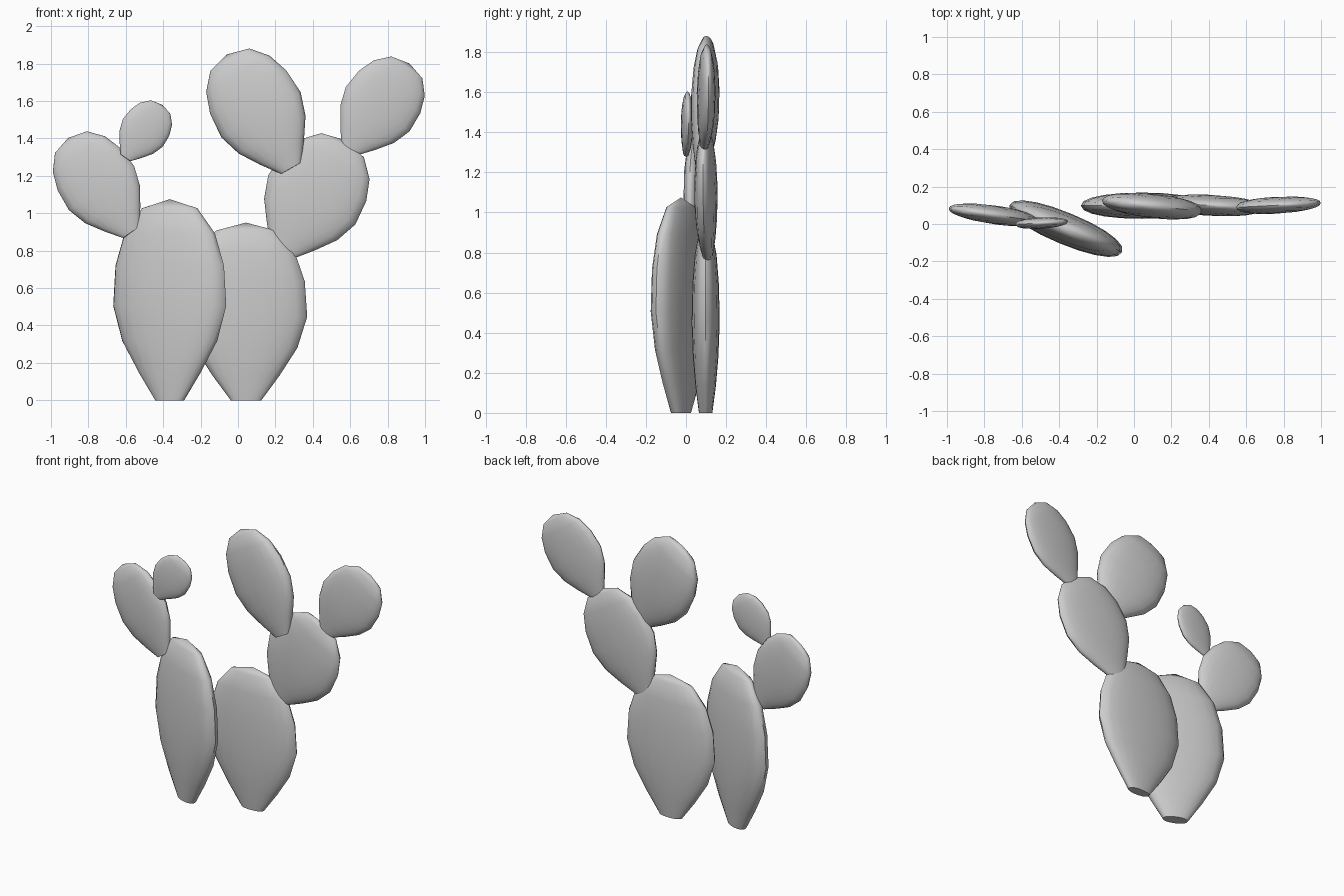
import bpy, bmesh, math
from mathutils import Matrix, Vector

if "Cube" in bpy.data.objects:
    bpy.data.objects.remove(bpy.data.objects["Cube"])

# Pad profile: (fraction of length, relative width, relative thickness)
PROFILE = [(0.0, 0.25, 0.48), (0.14, 0.55, 0.73), (0.295, 0.84, 0.91), (0.47, 1.0, 1.0),
           (0.67, 0.96, 0.95), (0.83, 0.80, 0.78), (0.955, 0.49, 0.46)]
SIDES = 20


def power(v, e):
    return math.copysign(abs(v) ** e, v)


def pad(name, base, y, length, half_w, half_t, tilt=0, yaw=0):
    """Flattened paddle growing from base (x, z), leaning by tilt, turned by yaw."""
    bm = bmesh.new()
    rings = []
    for f, w, t in PROFILE:
        ring = []
        for i in range(SIDES):
            a = 2 * math.pi * i / SIDES
            ring.append(bm.verts.new((half_w * w * power(math.cos(a), 0.92),
                                      half_t * t * power(math.sin(a), 0.92),
                                      f * length)))
        rings.append(ring)
    tip = bm.verts.new((0, 0, length))
    bm.faces.new(rings[0][::-1])
    for lo, hi in zip(rings, rings[1:]):
        for i in range(SIDES):
            j = (i + 1) % SIDES
            bm.faces.new((lo[i], lo[j], hi[j], hi[i]))
    for i in range(SIDES):
        bm.faces.new((rings[-1][i], rings[-1][(i + 1) % SIDES], tip))

    # Lean in the front plane, then turn about the pad's own middle
    lean = Matrix.Rotation(math.radians(tilt), 4, 'Y')
    mid = lean @ Vector((0, 0, length / 2))
    turn = (Matrix.Translation(mid) @ Matrix.Rotation(math.radians(yaw), 4, 'Z')
            @ Matrix.Translation(-mid))
    bm.transform(turn @ lean)
    bmesh.ops.recalc_face_normals(bm, faces=bm.faces)

    mesh = bpy.data.meshes.new(name)
    bm.to_mesh(mesh)
    bm.free()
    obj = bpy.data.objects.new(name, mesh)
    obj.location = (base[0], y, base[1])
    bpy.context.collection.objects.link(obj)
    bpy.context.view_layer.objects.active = obj
    obj.select_set(True)
    bpy.ops.object.shade_smooth_by_angle(angle=math.radians(50))
    obj.select_set(False)


# Two trunk pads standing on the ground
pad("left_trunk_pad", (-0.365, 0), -0.025, 1.075, 0.327, 0.085, yaw=-22.5)
pad("right_trunk_pad", (0.043, 0), 0.098, 0.95, 0.327, 0.07)

# Left branch
pad("left_branch_pad", (-0.569, 0.897), 0.048, 0.61, 0.212, 0.05, tilt=-34, yaw=-8)
pad("left_small_pad", (-0.602, 1.297), 0.005, 0.345, 0.13, 0.03, tilt=35, yaw=3)

# Right branch
pad("right_branch_pad", (0.235, 0.79), 0.1, 0.69, 0.268, 0.056, tilt=29.5, yaw=-3)
pad("top_pad", (0.285, 1.24), 0.095, 0.70, 0.245, 0.065, tilt=-29.5, yaw=-6)
pad("right_top_pad", (0.595, 1.34), 0.1, 0.562, 0.208, 0.045, tilt=35, yaw=3)
